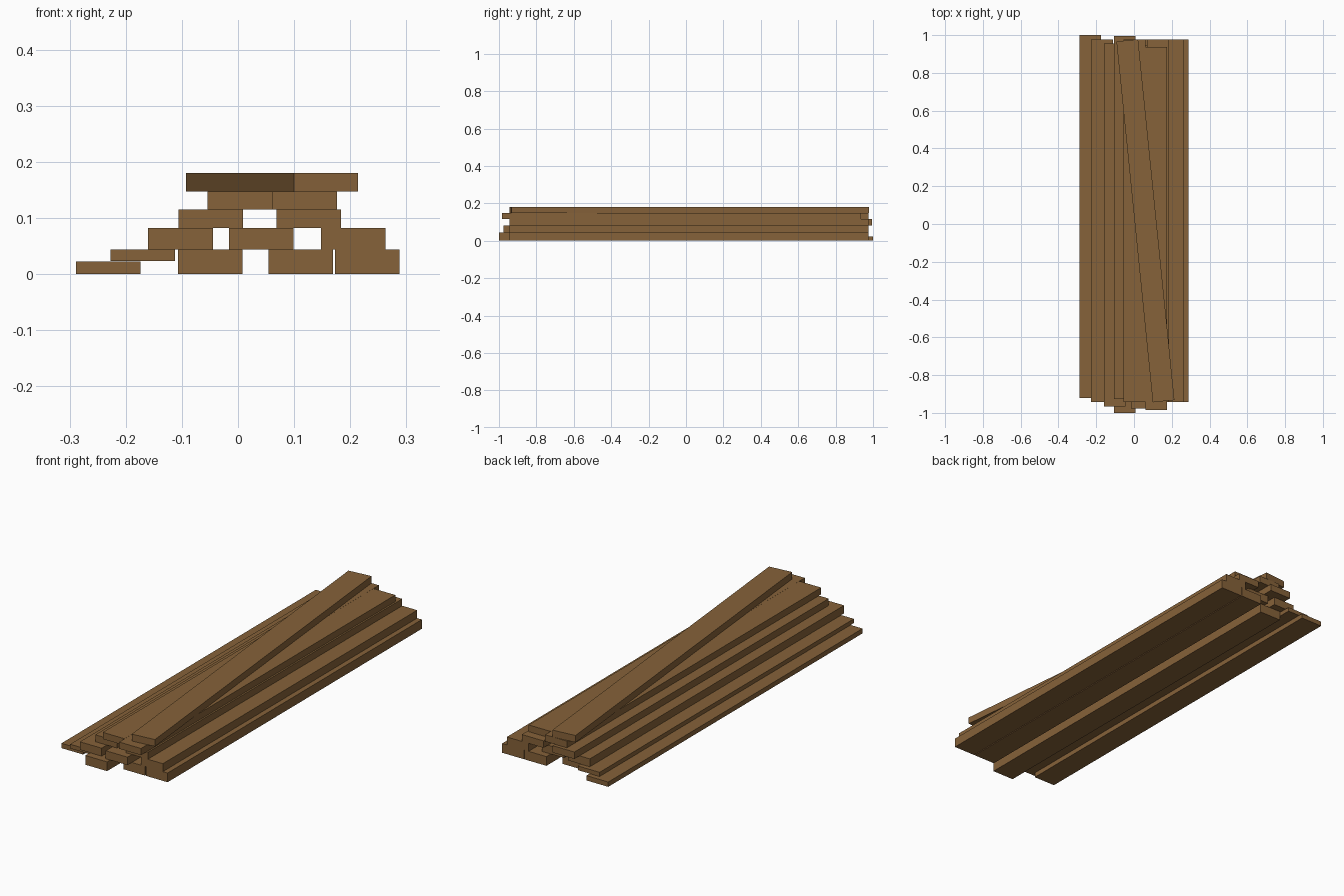
import bpy, bmesh, math
from mathutils import Matrix

if "Cube" in bpy.data.objects:
    bpy.data.objects.remove(bpy.data.objects["Cube"])

WIDTH, LENGTH = 0.115, 1.92

wood = bpy.data.materials.new("brown_wood")
wood.diffuse_color = (0.238, 0.122, 0.041, 1)
wood.use_nodes = True
wood.node_tree.nodes["Principled BSDF"].inputs["Base Color"].default_value = wood.diffuse_color


def plank(name, x, y, z0, z1, angle=0.0):
    """One board centred on x, y between heights z0 and z1."""
    bm = bmesh.new()
    bmesh.ops.create_cube(bm, size=1, matrix=Matrix.Diagonal((WIDTH, LENGTH, z1 - z0, 1)))
    mesh = bpy.data.meshes.new(name)
    bm.to_mesh(mesh)
    bm.free()
    mesh.materials.append(wood)
    ob = bpy.data.objects.new(name, mesh)
    ob.location = (x, y, (z0 + z1) / 2)
    ob.rotation_euler.z = math.radians(angle)
    bpy.context.collection.objects.link(ob)


# Thin boards fanned out on the left
plank("thin_plank_lower", -0.2315, 0.04, 0, 0.023)
plank("thin_plank_upper", -0.1695, 0.017, 0.024, 0.044)

# Stacked layers: bottom, top, then (x, y) of each board
layers = [
    (0.000, 0.044, [(-0.0495, -0.04), (0.1115, 0.017), (0.2305, 0.017)]),
    (0.044, 0.082, [(-0.1025, -0.005), (0.0415, -0.016), (0.2055, 0.017)]),
    (0.082, 0.115, [(-0.0485, 0.034), (0.1265, 0.017)]),
    (0.115, 0.147, [(0.003, 0.017), (0.1185, -0.024)]),
]
for row, (z0, z1, boards) in enumerate(layers, 1):
    for col, (x, y) in enumerate(boards, 1):
        plank(f"layer_{row}_plank_{col}", x, y, z0, z1)

# Skewed board on top
plank("top_skewed_plank", 0.0605, 0.017, 0.147, 0.18, 5.75)
